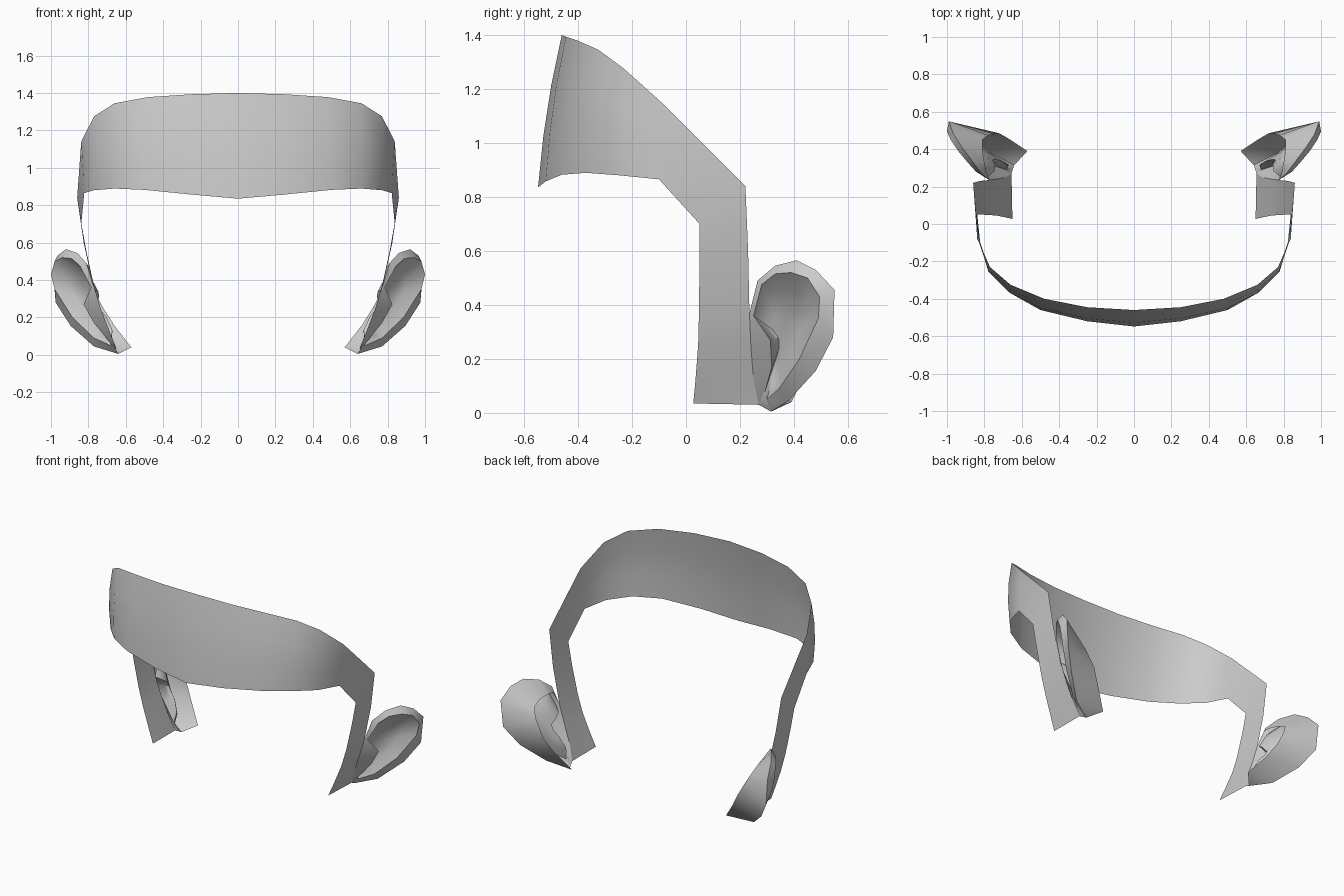
import bpy, bmesh
from mathutils import Vector

if "Cube" in bpy.data.objects:
    bpy.data.objects.remove(bpy.data.objects["Cube"])


def loft(bm, rows, closed=False):
    """Skin quads between neighbouring rows of points."""
    grid = [[bm.verts.new(p) for p in row] for row in rows]
    for r, s in zip(grid, grid[1:]):
        n = len(r)
        for i in range(n if closed else n - 1):
            j = (i + 1) % n
            bm.faces.new((r[i], s[i], s[j], r[j]))
    return grid


def finish(bm, name):
    """Weld, mirror across x and smooth."""
    bmesh.ops.remove_doubles(bm, verts=bm.verts, dist=0.001)
    mesh = bpy.data.meshes.new(name)
    bm.to_mesh(mesh)
    bm.free()
    ob = bpy.data.objects.new(name, mesh)
    bpy.context.collection.objects.link(ob)
    mod = ob.modifiers.new("mirror", 'MIRROR')
    mod.use_clip = True
    bpy.ops.object.select_all(action='DESELECT')
    ob.select_set(True)
    bpy.context.view_layer.objects.active = ob
    bpy.ops.object.modifier_apply(modifier=mod.name)
    bpy.ops.object.shade_smooth_by_angle(angle=0.9)
    return ob


def blend(row_a, row_b, t):
    return [Vector(a).lerp(Vector(b), t) for a, b in zip(row_a, row_b)]


# Forehead band running into the temple strip in front of each ear
top = [(0, -.46, 1.40), (.25, -.445, 1.393), (.48, -.40, 1.378), (.66, -.325, 1.345),
       (.77, -.23, 1.275), (.838, -.08, 1.14), (.86, .22, .84), (.825, .23, .60),
       (.775, .235, .37), (.735, .24, .25), (.685, .25, .12), (.655, .27, .03)]
bottom = [(0, -.548, .835), (.25, -.52, .857), (.50, -.46, .882), (.66, -.37, .889),
          (.77, -.25, .88), (.822, -.10, .865), (.838, .05, .70), (.81, .05, .55),
          (.77, .048, .37), (.735, .045, .25), (.685, .035, .12), (.65, .027, .035)]
bm = bmesh.new()
rows = [top]
for t in (.33, .66):
    row = blend(top, bottom, t)
    for p in row[:5]:                       # slight outward brow bulge
        p.y -= .01
        p.x *= 1.012
    rows.append(row)
rows.append(bottom)
loft(bm, rows)
finish(bm, "forehead_band")

# Ears: back skin, rolled rim, and bowl with the small front flap
rim = [(.775, .235, .37), (.81, .265, .49), (.86, .33, .545), (.92, .41, .565),
       (.965, .48, .53), (.99, .55, .455), (.975, .545, .28), (.895, .48, .155),
       (.77, .38, .045), (.64, .315, .005),
       (.655, .27, .03), (.685, .25, .12), (.735, .24, .25)]
lip = [(.785, .25, .36), (.845, .28, .475), (.89, .33, .515), (.94, .39, .52),
       (.98, .45, .50), (1.0, .495, .43), (.98, .49, .35), (.885, .42, .20),
       (.77, .345, .09), (.68, .30, .05),
       (.68, .29, .07), (.77, .318, .17), (.825, .312, .27)]
back = [rim[0], (.79, .28, .46), (.80, .33, .46), (.81, .39, .45), (.81, .45, .42),
        (.78, .475, .36), (.72, .485, .25), (.66, .45, .155), (.57, .39, .04), rim[9]]
hollow = Vector((.72, .36, .28))
bm = bmesh.new()
loft(bm, [back, rim[:10]])
bowl = [blend(lip, [hollow] * len(lip), t) for t in (.3, .65)]
for p in bowl[0]:                           # sink the bowl below the lip
    p.x -= .02
grid = loft(bm, [rim, lip] + bowl, closed=True)
bm.faces.new(list(reversed(grid[-1])))
finish(bm, "ears")
